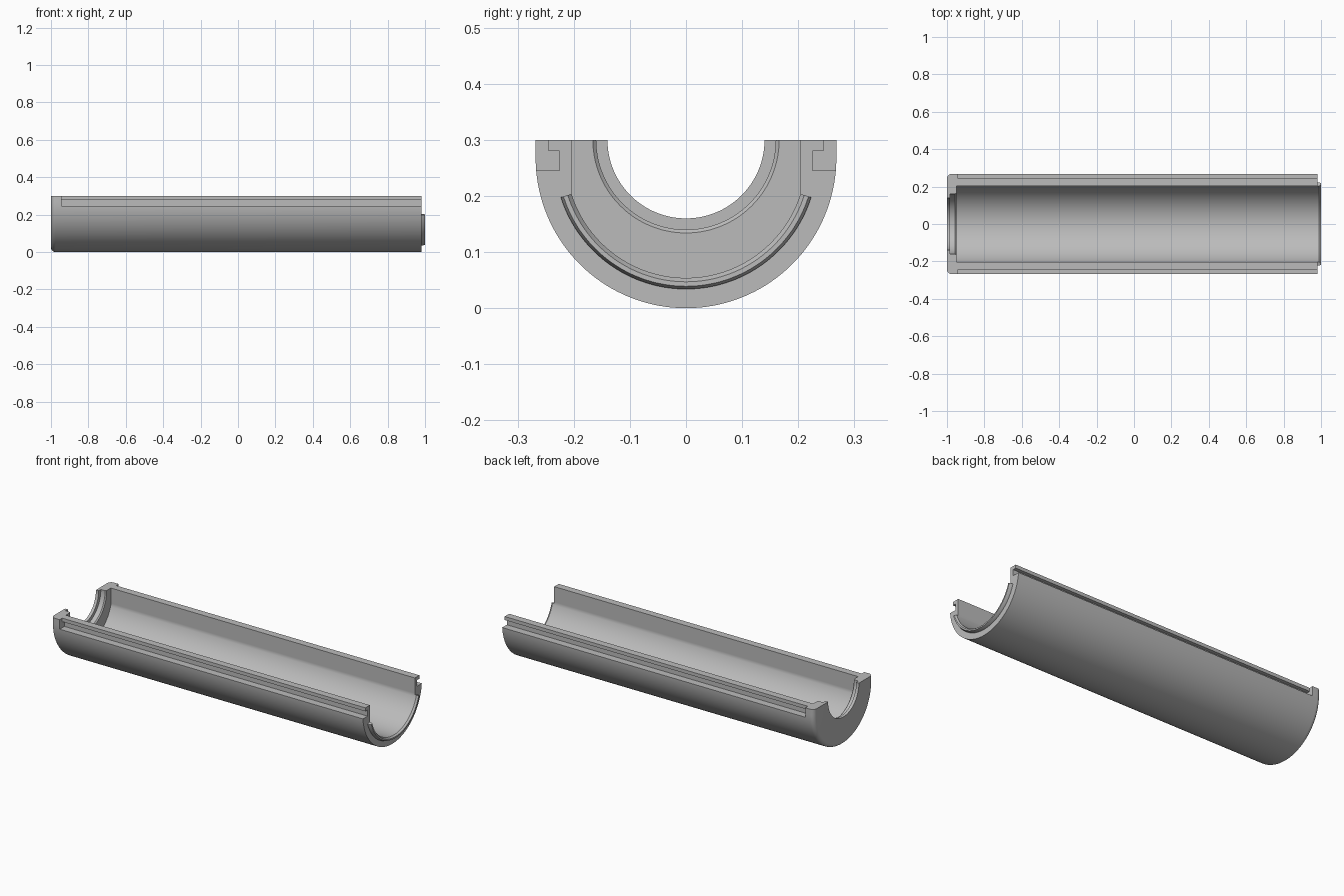
import bpy, bmesh
from math import sin, cos, radians, pi

if "Cube" in bpy.data.objects:
    bpy.data.objects.remove(bpy.data.objects["Cube"])

TOP = 0.30        # height of the split plane
AXIS = 0.268      # height of the pipe axis
R_OUT = 0.268
R_IN = 0.214
X_END = 0.98
WALL = -0.95
STEP = 2.5        # degrees per facet
FLAT = 72.5       # angle where the bore turns into vertical walls

grey = bpy.data.materials.new("light_grey")
grey.use_nodes = True
colour = (0.5, 0.5, 0.5, 1)
grey.diffuse_color = colour
grey.node_tree.nodes["Principled BSDF"].inputs["Base Color"].default_value = colour


def make_object(name, bm):
    bmesh.ops.remove_doubles(bm, verts=bm.verts, dist=1e-5)
    bmesh.ops.recalc_face_normals(bm, faces=bm.faces)
    mesh = bpy.data.meshes.new(name)
    bm.to_mesh(mesh)
    bm.free()
    mesh.materials.append(grey)
    obj = bpy.data.objects.new(name, mesh)
    bpy.context.collection.objects.link(obj)
    return obj


def arc(x, r, axis, limit, reach, rise):
    """Trough curve around an axis, optionally clamped and raised to the top."""
    count = round(2 * reach / STEP)
    pts = []
    for i in range(count + 1):
        a = radians(-reach + i * STEP)
        pts.append((x, max(-limit, min(limit, r * sin(a))), axis - r * cos(a)))
    if rise:
        pts = [(x, pts[0][1], TOP)] + pts + [(x, pts[-1][1], TOP)]
    return pts


def loft(name, curves, closed=True):
    bm = bmesh.new()
    rows = [[bm.verts.new(p) for p in c] for c in curves]
    pairs = list(zip(rows, rows[1:]))
    if closed:
        pairs.append((rows[-1], rows[0]))
    for a, b in pairs:
        for i in range(len(a) - 1):
            bm.faces.new((a[i], a[i + 1], b[i + 1], b[i]))
    for end in (0, -1):
        bm.faces.new([r[end] for r in rows])
    return make_object(name, bm)


def activate(obj):
    bpy.ops.object.select_all(action="DESELECT")
    obj.select_set(True)
    bpy.context.view_layer.objects.active = obj


# Half pipe: rounded closed end, outer skin, bore, stepped opening in the end wall
curves = []
fillet = 0.025
for i in range(7):
    a = i * pi / 12
    curves.append(arc(-1 + fillet * (1 - cos(a)), R_OUT - fillet * (1 - sin(a)),
                      AXIS, 1, 90, True))
curves.append(arc(X_END, R_OUT, AXIS, 1, 90, True))
wall_y = R_IN * sin(radians(FLAT))
for x in (X_END, WALL):
    curves.append(arc(x, R_IN, AXIS, wall_y, 90, True))
for x, r in ((WALL, 0.166), (-0.956, 0.16), (-0.983, 0.16), (-0.983, 0.14), (-1, 0.14)):
    curves.append(arc(x, r, TOP, 1, 90, True))
body = loft("half_pipe", curves)

# Hooked rail slots along both upper edges
slot = [(0.245, 0.33), (0.245, 0.28), (0.225, 0.28),
        (0.225, 0.245), (0.32, 0.245), (0.32, 0.33)]
for side, label in ((1, "back"), (-1, "front")):
    bm = bmesh.new()
    face = bm.faces.new([bm.verts.new((-0.945, side * y, z)) for y, z in slot])
    out = bmesh.ops.extrude_face_region(bm, geom=[face])["geom"]
    moved = [v for v in out if isinstance(v, bmesh.types.BMVert)]
    bmesh.ops.translate(bm, verts=moved, vec=(2, 0, 0))
    cutter = make_object(label + "_slot_cutter", bm)
    cutter.hide_render = True
    mod = body.modifiers.new(label + "_slot", "BOOLEAN")
    mod.operation = "DIFFERENCE"
    mod.solver = "EXACT"
    mod.object = cutter
    activate(body)
    bpy.ops.object.modifier_apply(modifier=mod.name)
    bpy.data.objects.remove(cutter)

# Chamfered joining tongue on the open end
stations = ((X_END, 0.234), (0.986, 0.234), (1, 0.229), (1, 0.221), (0.99, R_IN), (X_END, R_IN))
tongue = loft("joining_tongue",
              [arc(x, r, AXIS, 1, FLAT, False) for x, r in stations], closed=False)

for obj in (body, tongue):
    activate(obj)
    bpy.ops.object.shade_smooth_by_angle(angle=radians(25))
